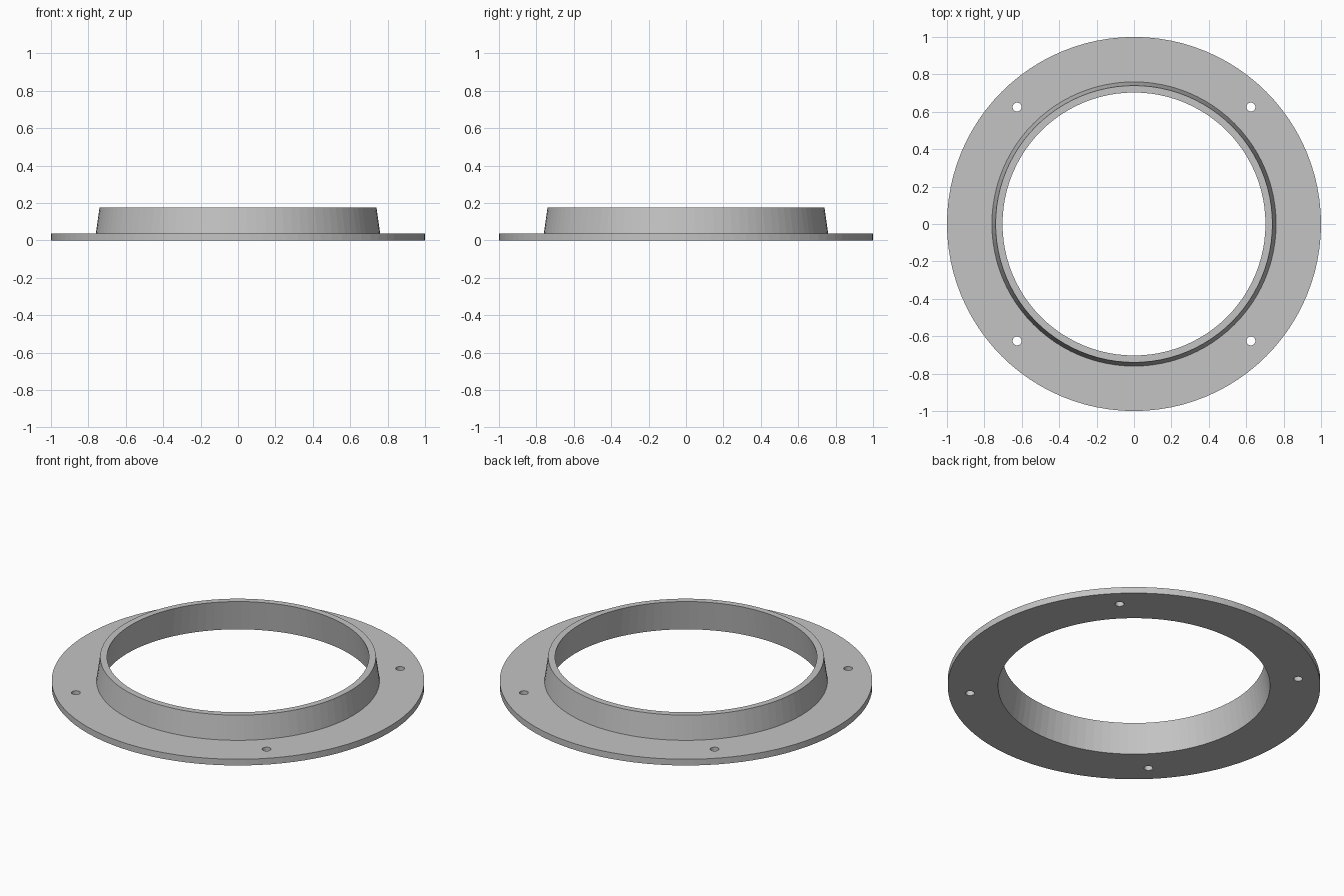
import bpy
import bmesh
from math import cos, sin, tau

SEGMENTS = 96
FLANGE_TOP, COLLAR_TOP = 0.037, 0.177
HOLE_OFFSET, HOLE_RADIUS = 0.625, 0.024

default_cube = bpy.data.objects.get("Cube")
if default_cube:
    bpy.data.objects.remove(default_cube, do_unlink=True)


def make_material(name, colour):
    mat = bpy.data.materials.new(name)
    mat.use_nodes = True
    mat.diffuse_color = colour
    mat.node_tree.nodes["Principled BSDF"].inputs["Base Color"].default_value = colour
    return mat


def make_object(name, bm, mat):
    bmesh.ops.recalc_face_normals(bm, faces=bm.faces)
    mesh = bpy.data.meshes.new(name)
    bm.to_mesh(mesh)
    bm.free()
    mesh.materials.append(mat)
    obj = bpy.data.objects.new(name, mesh)
    bpy.context.collection.objects.link(obj)
    return obj


def lathe(name, profile, mat):
    """Revolve a closed (radius, height) profile around z."""
    bm = bmesh.new()
    rings = []
    for i in range(SEGMENTS):
        a = tau * i / SEGMENTS
        rings.append([bm.verts.new((r * cos(a), r * sin(a), z)) for r, z in profile])
    n = len(profile)
    for i, ring in enumerate(rings):
        after = rings[(i + 1) % SEGMENTS]
        for j in range(n):
            k = (j + 1) % n
            bm.faces.new((ring[j], after[j], after[k], ring[k]))
    return make_object(name, bm, mat)


grey = make_material("light grey", (0.55, 0.55, 0.55, 1))

# Flat flange with a tapered collar, bore narrowing towards the top
flange = lathe("flanged_collar", [
    (0.73, 0), (1, 0), (1, FLANGE_TOP), (0.76, FLANGE_TOP),
    (0.74, COLLAR_TOP), (0.703, COLLAR_TOP),
], grey)

# Four screw holes through the flange
bm = bmesh.new()
for sx in (-1, 1):
    for sy in (-1, 1):
        made = bmesh.ops.create_cone(bm, cap_ends=True, segments=24, depth=0.2,
                                     radius1=HOLE_RADIUS, radius2=HOLE_RADIUS)
        bmesh.ops.translate(bm, verts=made["verts"],
                            vec=(sx * HOLE_OFFSET, sy * HOLE_OFFSET, 0))
cutter = make_object("screw_hole_cutter", bm, grey)
cutter.hide_render = True

cut = flange.modifiers.new("screw_holes", "BOOLEAN")
cut.operation = "DIFFERENCE"
cut.solver = "EXACT"
cut.object = cutter
bpy.context.view_layer.objects.active = flange
bpy.ops.object.modifier_apply(modifier=cut.name)
bpy.data.objects.remove(cutter, do_unlink=True)
